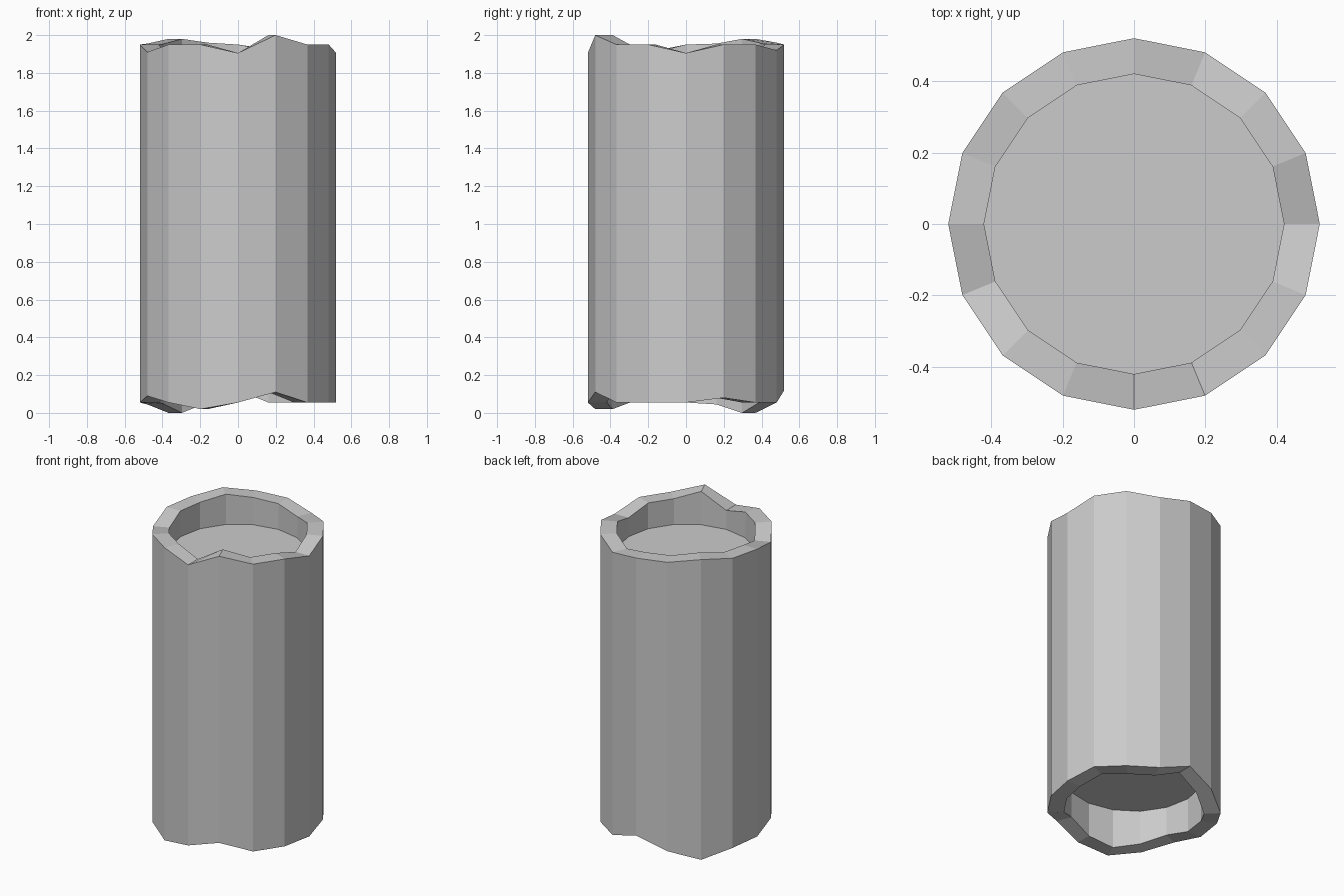
import bpy, bmesh
from math import cos, sin, tau

if "Cube" in bpy.data.objects:
    bpy.data.objects.remove(bpy.data.objects["Cube"])

N = 16
R_OUT, R_IN = 0.52, 0.42
CAP_TOP, CAP_BOTTOM = 1.78, 0.28

# Ragged rim heights, counter-clockwise from +x
TOP = [1.905, 1.95, 1.95, 1.92, 1.95, 1.96, 1.98, 1.955,
       1.95, 1.91, 1.95, 1.95, 1.905, 2.0, 1.95, 1.95]
BOTTOM = [0.055, 0.08, 0.055, 0.055, 0.12, 0.055, 0.0, 0.045,
          0.055, 0.09, 0.055, 0.02, 0.055, 0.11, 0.055, 0.055]


def make_object(name, bm):
    bmesh.ops.recalc_face_normals(bm, faces=bm.faces)
    mesh = bpy.data.meshes.new(name)
    bm.to_mesh(mesh)
    bm.free()
    obj = bpy.data.objects.new(name, mesh)
    bpy.context.collection.objects.link(obj)


def ring(bm, radius, heights):
    return [bm.verts.new((radius * cos(tau * i / N), radius * sin(tau * i / N), z))
            for i, z in enumerate(heights)]


def bridge(bm, a, b):
    for i in range(N):
        j = (i + 1) % N
        bm.faces.new((a[i], a[j], b[j], b[i]))


# Log body: recessed bottom, ragged lower rim, outer wall, upper rim, recessed top
bm = bmesh.new()
rings = [ring(bm, r, h) for r, h in (
    (R_IN, [CAP_BOTTOM] * N), (R_IN, BOTTOM), (R_OUT, BOTTOM),
    (R_OUT, TOP), (R_IN, TOP), (R_IN, [CAP_TOP] * N))]
for a, b in zip(rings, rings[1:]):
    bridge(bm, a, b)
bm.faces.new(rings[0])
bm.faces.new(rings[-1])
make_object("hollow_ended_log", bm)
